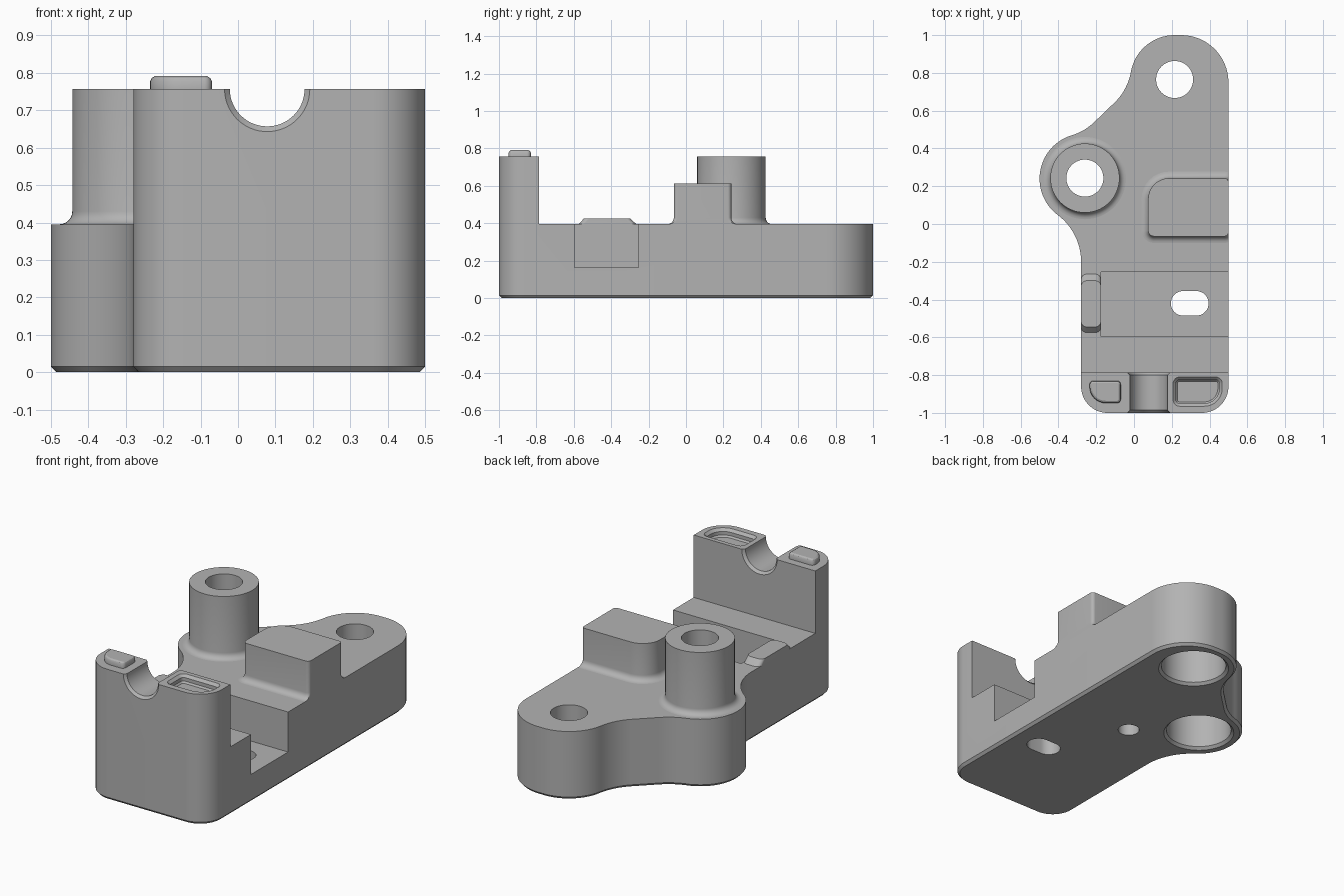
import bpy, bmesh
from math import sin, cos, pi, radians, hypot

cube = bpy.data.objects.get("Cube")
if cube:
    bpy.data.objects.remove(cube, do_unlink=True)

GREY = (0.45, 0.45, 0.45, 1)
grey = bpy.data.materials.new("plain grey")
grey.use_nodes = True
grey.diffuse_color = GREY
grey.node_tree.nodes["Principled BSDF"].inputs["Base Color"].default_value = GREY

BASE, WALL, RIGHT = 0.395, 0.757, 0.5       # deck height, wall height, flat side
POST, LOBE, BORE = (-0.26, 0.243), (0.215, 0.765), 0.098


def arc(c, r, a, b, n=16):
    angles = [radians(a + (b - a) * i / n) for i in range(n + 1)]
    return [(c[0] + r * cos(t), c[1] + r * sin(t)) for t in angles]


def circle(c, r, n=64):
    return arc(c, r, 0, 360, n)[:-1]


def rounded_rect(x0, y0, x1, y1, radii):
    """Corner radii run front-right, back-right, back-left, front-left."""
    corners = [(x1, y0, -1, 1), (x1, y1, -1, -1), (x0, y1, 1, -1), (x0, y0, 1, 1)]
    pts = []
    for i, ((x, y, sx, sy), r) in enumerate(zip(corners, radii)):
        pts += arc((x + sx * r, y + sy * r), r, 90 * i - 90, 90 * i, 8)
    return pts


def offset(pts, d):
    """Grow a counter-clockwise outline by d."""
    out = []
    for i, (x, y) in enumerate(pts):
        (ax, ay), (bx, by) = pts[i - 1], pts[(i + 1) % len(pts)]
        u, v = hypot(x - ax, y - ay), hypot(bx - x, by - y)
        nx, ny = (y - ay) / u + (by - y) / v, (ax - x) / u + (x - bx) / v
        k = 2 * d / (nx * nx + ny * ny)
        out.append((x + nx * k, y + ny * k))
    return out


def loft(name, rings, along_y=False, closed=False):
    """Skin a stack of (outline, height) rings; closed joins last to first."""
    bm = bmesh.new()
    loops = [[bm.verts.new((p, h, q) if along_y else (p, q, h)) for p, q in pts]
             for pts, h in rings]
    pairs = list(zip(loops, loops[1:]))
    if closed:
        pairs.append((loops[-1], loops[0]))
    else:
        bm.faces.new(loops[0][::-1])
        bm.faces.new(loops[-1])
    for low, high in pairs:
        for i in range(len(low)):
            j = (i + 1) % len(low)
            bm.faces.new((low[i], low[j], high[j], high[i]))
    bmesh.ops.recalc_face_normals(bm, faces=bm.faces)
    mesh = bpy.data.meshes.new(name)
    bm.to_mesh(mesh)
    bm.free()
    mesh.materials.append(grey)
    obj = bpy.data.objects.new(name, mesh)
    bpy.context.collection.objects.link(obj)
    return obj


def select(obj):
    bpy.ops.object.select_all(action='DESELECT')
    obj.select_set(True)
    bpy.context.view_layer.objects.active = obj


def cut(obj, cutter):
    cutter.hide_render = True
    mod = obj.modifiers.new("cut", 'BOOLEAN')
    mod.operation, mod.solver, mod.object = 'DIFFERENCE', 'EXACT', cutter
    select(obj)
    bpy.ops.object.modifier_apply(modifier=mod.name)
    bpy.data.objects.remove(cutter, do_unlink=True)


def base_fillet(r, steps=6):
    """(growth, height) pairs of a concave fillet on the deck."""
    return [(r * (1 - sin(t)), BASE + r * (1 - cos(t)))
            for t in (pi / 2 * i / steps for i in range(steps + 1))]


# Main body outline: straight right side, rear lobe, left boss, joined by fillets
raw = (arc((0.36, -0.86), 0.14, -90, 0) + arc((0.25, 0.75), 0.25, 0, 90)
       + arc(LOBE, 0.235, 90, 170) + arc((-0.312, 0.858), 0.3, -10, -45)
       + arc((-0.418, 0.756), 0.3, -45, -73) + arc((-0.26, 0.24), 0.24, 107, 233, 28)
       + arc((-0.59, -0.2), 0.31, 53, 0) + arc((-0.14, -0.86), 0.14, 180, 270))
outline = []
for p in raw:
    if not outline or hypot(p[0] - outline[-1][0], p[1] - outline[-1][1]) > 0.006:
        outline.append(p)
body = loft("body", [(offset(outline, -0.014), 0), (outline, 0.015), (outline, WALL)])

# Lower the deck behind the front wall
deck = rounded_rect(-1, -0.785, 1, 2, [0.01] * 4)
cut(body, loft("deck_cutter", [([(-1, -0.785), (1, -0.785), (1, 2), (-1, 2)], BASE),
                               ([(-1, -0.785), (1, -0.785), (1, 2), (-1, 2)], 1)]))

# Cross channel open to the right
channel = [(-0.175, -0.595), (1, -0.595), (1, -0.255), (-0.175, -0.255)]
cut(body, loft("channel_cutter", [(channel, 0.163), (channel, 1)]))

# Slotted hole in the channel floor
slot = arc((0.33, -0.42), 0.065, -90, 90) + arc((0.26, -0.42), 0.065, 90, 270)
cut(body, loft("slot_cutter", [(slot, -1), (slot, 0.3)]))

# Stepped bores with chamfered mouths under the lobe and the post
for c in (LOBE, POST):
    radii = [(0.207, -0.015), (0.177, 0.015), (0.177, 0.3), (BORE, 0.3), (BORE, 1)]
    cut(body, loft("bore_cutter", [(circle(c, r), z) for r, z in radii]))

# Small blind hole underneath
pin = circle((0.055, 0.02), 0.058, 40)
cut(body, loft("pin_hole_cutter", [(pin, -0.1), (pin, 0.25)]))

# Round cradle through the front wall, chamfered at both ends
cradle = [(0.134, -1.02), (0.1, -0.986), (0.1, -0.799), (0.134, -0.765)]
cut(body, loft("cradle_cutter",
               [(circle((0.078, WALL), r), y) for r, y in cradle], along_y=True))

# Shallow pocket in the wall top
pocket = rounded_rect(0.222, -0.95, 0.452, -0.825, [0.08, 0.02, 0.02, 0.02])
cut(body, loft("pocket_cutter", [(offset(pocket, -0.008), WALL - 0.045),
                                 (pocket, WALL - 0.035), (pocket, WALL - 0.015),
                                 (offset(pocket, 0.015), WALL),
                                 (offset(pocket, 0.015), 1)]))

# Hollow post with a fillet at its foot
flare = base_fillet(0.035)
post = loft("post", [(circle(POST, BORE), BASE)]
            + [(circle(POST, 0.183 + g), z) for g, z in flare]
            + [(circle(POST, 0.183), WALL), (circle(POST, BORE), WALL)], closed=True)

# Raised block, flush with the right side
plan = rounded_rect(0.075, -0.065, RIGHT, 0.242, [0.02, 0.02, 0.11, 0.03])
rings = [([(min(x, RIGHT), y) for x, y in offset(plan, g)], z) for g, z in flare]
block = loft("block", rings + [(plan, 0.613)])

# Locating peg on the wall top
plan = rounded_rect(-0.235, -0.948, -0.07, -0.83, [0.02, 0.02, 0.02, 0.085])
peg = loft("peg", [(plan, WALL), (plan, 0.778), (offset(plan, -0.004), 0.786),
                   (offset(plan, -0.012), 0.791)])

# Ramped tab beside the channel
tab = loft("tab", [(rounded_rect(-0.28, y0, -0.175, y1, [0.03] * 4), z)
                   for y0, y1, z in ((-0.575, -0.265, BASE), (-0.545, -0.3, 0.426))])

for obj in (body, post, block, peg, tab):
    select(obj)
    bpy.ops.object.shade_smooth_by_angle(angle=radians(30))
